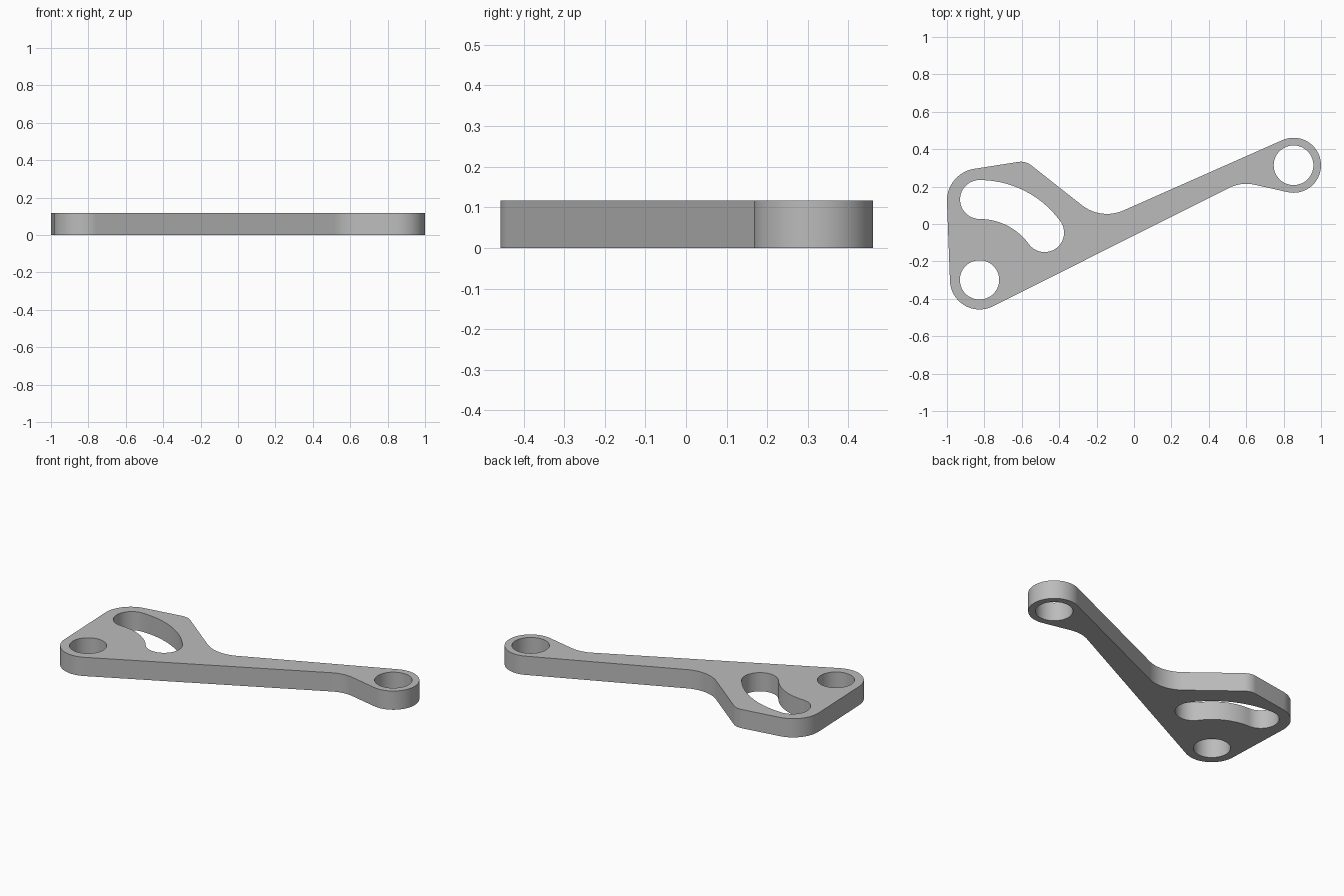
import bpy, bmesh
from math import acos, atan2, cos, sin, pi, radians, ceil

cube = bpy.data.objects.get("Cube")
if cube:
    bpy.data.objects.remove(cube)

THICKNESS = 0.117
PIVOT = (-0.826, -0.299)
EYE = (0.853, 0.314)


def arc(c, r, a0, a1):
    """Points on an arc, about one every four degrees."""
    n = max(2, ceil(abs(a1 - a0) / radians(4)))
    return [(c[0] + r * cos(a0 + (a1 - a0) * i / n),
             c[1] + r * sin(a0 + (a1 - a0) * i / n)) for i in range(n + 1)]


def circle(c, r):
    return arc(c, r, 0, 2 * pi)[:-1]


def belt(circles):
    """Outline of arcs joined by tangent lines; a negative radius is a concave fillet."""
    count = len(circles)
    normals = []
    for i, (x, y, r) in enumerate(circles):
        x2, y2, r2 = circles[(i + 1) % count]
        dx, dy = x2 - x, y2 - y
        normals.append(atan2(dy, dx) - acos((r - r2) / (dx * dx + dy * dy) ** 0.5))
    points = []
    for i, (x, y, r) in enumerate(circles):
        start, end = normals[i - 1], normals[i]
        sweep = (end - start + pi) % (2 * pi) - pi
        if r > 0 and sweep < 0:
            sweep += 2 * pi
        if r < 0:
            start += pi
        points += arc((x, y), abs(r), start, start + sweep)
    return points


def arc_slot(c, radius, half_width, a0, a1):
    """Slot following an arc around c, with round ends."""
    def end(a):
        return c[0] + radius * cos(a), c[1] + radius * sin(a)
    return (arc(c, radius + half_width, a0, a1)
            + arc(end(a1), half_width, a1, a1 + pi)[1:-1]
            + arc(c, radius - half_width, a1, a0)
            + arc(end(a0), half_width, a0 - pi, a0)[1:-1])


# Outer edge, counterclockwise from the pivot boss
outline = belt([
    (*PIVOT, 0.158),
    (0.6, 0.015, -0.2),
    (*EYE, 0.147),
    (-0.144, 0.272, -0.218),
    (-0.605, 0.243, 0.09),
    (-0.828, 0.125, 0.172),
])

# Openings
loops = [outline, circle(PIVOT, 0.105), circle(EYE, 0.106),
         arc_slot(PIVOT, 0.43, 0.104, radians(36), radians(90))]

# Fill the plate face and extrude it
bm = bmesh.new()
edges = []
for loop in loops:
    verts = [bm.verts.new((x, y, 0)) for x, y in loop]
    edges += [bm.edges.new((verts[i - 1], verts[i])) for i in range(len(verts))]
bmesh.ops.triangle_fill(bm, use_beauty=True, use_dissolve=False, edges=edges, normal=(0, 0, 1))
result = bmesh.ops.extrude_face_region(bm, geom=bm.faces[:], use_keep_orig=True)
bmesh.ops.translate(bm, vec=(0, 0, THICKNESS),
                    verts=[g for g in result["geom"] if isinstance(g, bmesh.types.BMVert)])
bmesh.ops.recalc_face_normals(bm, faces=bm.faces[:])
mesh = bpy.data.meshes.new("lever_plate")
bm.to_mesh(mesh)
bm.free()

# Grey metal
grey = bpy.data.materials.new("plain_grey")
grey.use_nodes = True
color = (0.5, 0.5, 0.5, 1)
grey.diffuse_color = color
grey.node_tree.nodes["Principled BSDF"].inputs["Base Color"].default_value = color
mesh.materials.append(grey)

plate = bpy.data.objects.new("lever_plate", mesh)
bpy.context.collection.objects.link(plate)
bpy.ops.object.select_all(action="DESELECT")
plate.select_set(True)
bpy.context.view_layer.objects.active = plate
bpy.ops.object.shade_smooth_by_angle(angle=radians(30))
